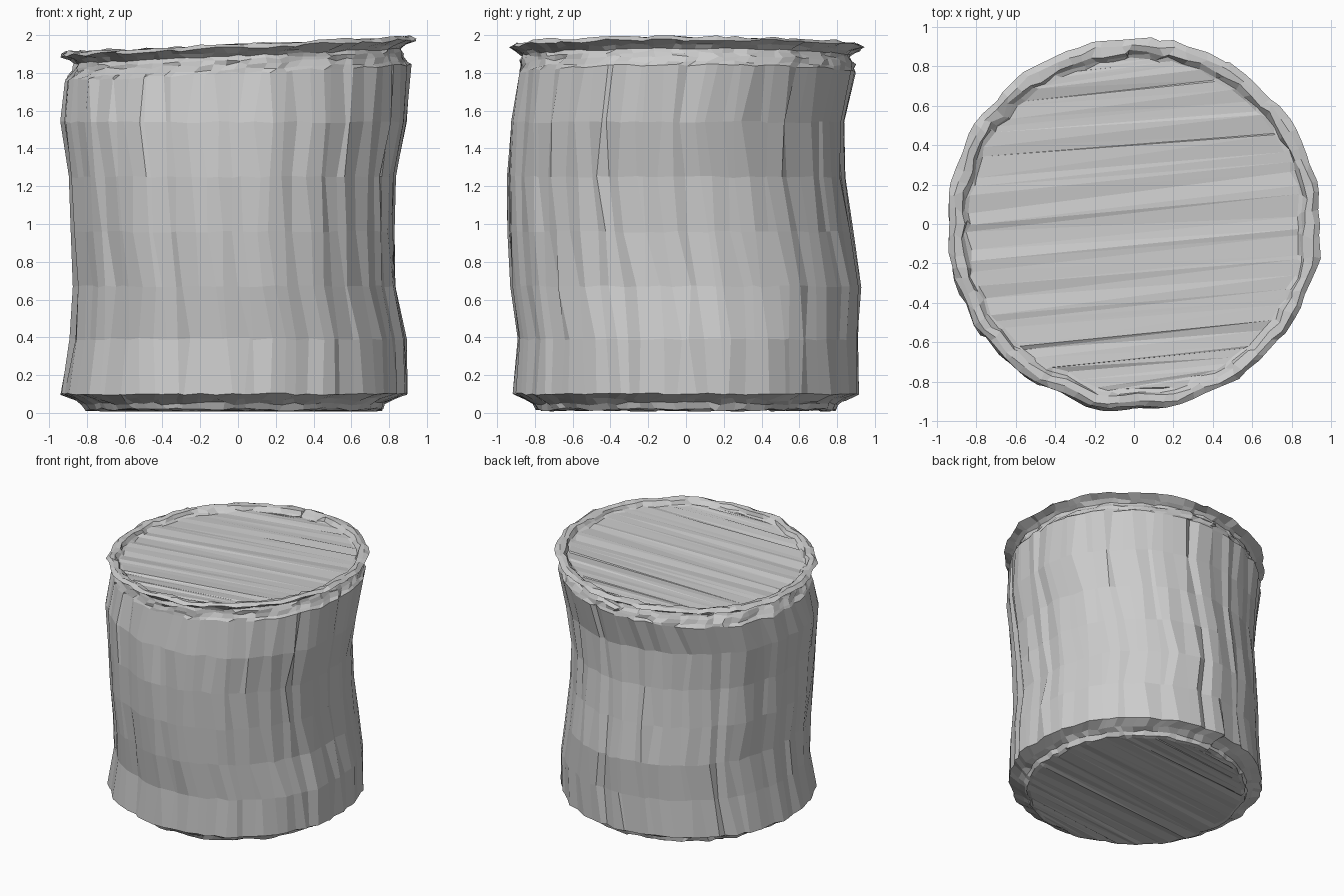
import bpy, bmesh, math, random

random.seed(7)
cube = bpy.data.objects.get("Cube")
if cube:
    bpy.data.objects.remove(cube, do_unlink=True)

SIDES = 80        # points per ring
FLATS = 16        # broad flat faces around the trunk
TILT = 0.045      # the sawn top rises towards +x

mat = bpy.data.materials.new("grey wood")
mat.use_nodes = True
GREY = (0.6, 0.6, 0.6, 1)
mat.diffuse_color = GREY
mat.node_tree.nodes["Principled BSDF"].inputs["Base Color"].default_value = GREY

# Irregular bark ridges shared by every ring: sideways shift and depth per column
shift = [random.uniform(-0.35, 0.35) for _ in range(SIDES)]
depth = [-0.022 if random.random() < 0.15 else random.uniform(-0.012, 0.004)
         for _ in range(SIDES)]


def ring(z, cx, cy, rx, ry, tilt=0.0, ridge=1.0, jit=0.006, jz=0.0, twist=0.0,
         corner=0.5):
    """One irregular, flat-sided ring of points; corner sets how angular it is."""
    step = 2 * math.pi / FLATS
    pts = []
    for i in range(SIDES):
        a = 2 * math.pi * (i + shift[i] + random.uniform(-0.3, 0.3)) / SIDES + twist
        flat = math.cos((a + step / 2) % step - step / 2) ** -corner
        d = ridge * depth[i] + random.uniform(-jit, jit)
        x = cx + (rx * flat + d) * math.cos(a)
        y = cy + (ry * flat + d) * math.sin(a)
        pts.append((x, y, z + tilt * x + random.uniform(-jz, jz)))
    return pts


def make(name, rings, cap=None):
    """Skin consecutive rings; optionally close the last one with long strips."""
    bm = bmesh.new()
    loops = [[bm.verts.new(p) for p in r] for r in rings]
    for lo, hi in zip(loops, loops[1:]):
        for i in range(SIDES):
            j = (i + 1) % SIDES
            bm.faces.new((lo[i], lo[j], hi[j], hi[i]))
    if cap:
        # zigzag strips across the disc, running along x with a slight slant
        v = loops[-1]
        half = SIDES // 2
        start = SIDES // 4 + cap
        for k in range(half):
            a, b = v[(start - k) % SIDES], v[(start - k - 1) % SIDES]
            c, d = v[(start + k + 1) % SIDES], v[(start + k) % SIDES]
            if k == 0:
                bm.faces.new((a, b, c))
            elif k == half - 1:
                bm.faces.new((a, b, d))
            else:
                bm.faces.new((a, b, c))
                bm.faces.new((a, c, d))
    bmesh.ops.recalc_face_normals(bm, faces=bm.faces)
    mesh = bpy.data.meshes.new(name)
    bm.to_mesh(mesh)
    bm.free()
    mesh.materials.append(mat)
    obj = bpy.data.objects.new(name, mesh)
    bpy.context.collection.objects.link(obj)


# Bark trunk: height, centre and radii of each leaning section
sections = [
    (0.10, -0.02, 0.00, 0.927, 0.91),
    (0.39, 0.00, 0.01, 0.90, 0.90),
    (0.67, -0.015, 0.00, 0.86, 0.925),
    (0.96, -0.03, -0.03, 0.865, 0.91),
    (1.25, -0.03, -0.05, 0.875, 0.893),
    (1.54, -0.02, -0.045, 0.923, 0.882),
]
bark = [ring(*s, jz=0.006, twist=0.05 - 0.017 * n) for n, s in enumerate(sections)]
bark.append(ring(1.80, 0, 0.01, 0.925, 0.892, TILT, jz=0.008, twist=-0.05))
make("bark_trunk", bark)

# Narrower foot with a closed underside
foot = [
    bark[0],
    ring(0.07, -0.02, 0, 0.85, 0.85, jz=0.01),
    ring(0.05, -0.02, 0, 0.81, 0.81, jz=0.01),
    ring(0.018, -0.02, 0, 0.79, 0.795, jz=0.01, ridge=0.5),
    ring(0.014, -0.02, 0, 0.765, 0.77, jz=0.007, ridge=0.5),
]
make("foot", foot, cap=1)

# Rough neck under the lip
neck = [
    bark[-1],
    ring(1.82, 0, 0.01, 0.908, 0.885, TILT, jz=0.008, jit=0.01, twist=-0.03),
    ring(1.85, 0, 0.01, 0.89, 0.88, TILT, jz=0.01, jit=0.01),
    ring(1.87, 0, 0, 0.88, 0.872, TILT, jz=0.008, jit=0.01),
    ring(1.89, 0, 0, 0.872, 0.867, TILT, jz=0.006),
]
make("neck", neck)

# Thin overhanging lip that slopes down inside to the sawn face
lip = [
    neck[-1],
    ring(1.91, 0, 0, 0.90, 0.893, TILT, jz=0.008, jit=0.01),
    ring(1.933, 0, 0.005, 0.945, 0.935, TILT, jz=0.009, ridge=0.4, corner=1),
    ring(1.952, 0, 0, 0.915, 0.905, TILT, jz=0.008, ridge=0.5, corner=1),
    ring(1.945, 0, 0, 0.885, 0.875, TILT, jz=0.008, jit=0.01),
    ring(1.92, 0, 0, 0.865, 0.855, TILT, jz=0.008, jit=0.008),
]
make("lip", lip)

# Sawn top face with long grain strips
make("sawn_top", [lip[-1], ring(1.914, 0, 0, 0.85, 0.84, TILT, jz=0.008)], cap=1)
